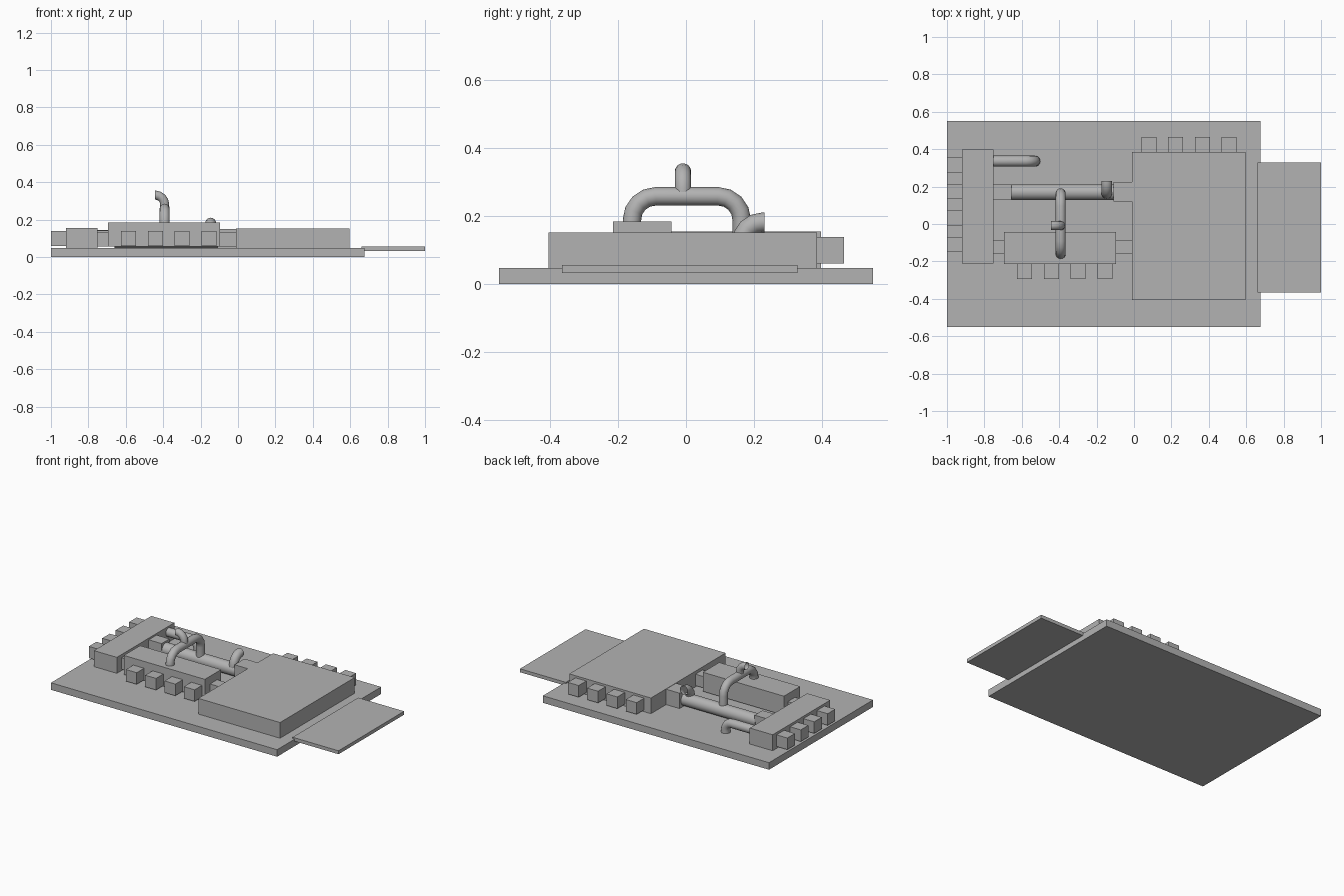
import bpy
import math
from mathutils import Vector

cube = bpy.data.objects.get("Cube")
if cube:
    bpy.data.objects.remove(cube, do_unlink=True)

GREY = (0.45, 0.45, 0.45, 1.0)
grey = bpy.data.materials.new("plain_grey")
grey.use_nodes = True
grey.diffuse_color = GREY
grey.node_tree.nodes["Principled BSDF"].inputs["Base Color"].default_value = GREY


def box(name, x, y, z):
    """Flat-sided block spanning the given (low, high) ranges."""
    bpy.ops.mesh.primitive_cube_add(size=1)
    ob = bpy.context.object
    ob.name = name
    spans = (x, y, z)
    for v in ob.data.vertices:
        v.co = [lo if c < 0 else hi for c, (lo, hi) in zip(v.co, spans)]
    ob.data.materials.append(grey)
    return ob


def tube(name, corners, radius, bend=0.06, steps=4, caps=False):
    """Round pipe along a path whose inner corners are right-angle bends."""
    pts = [Vector(c) for c in corners]
    path = [pts[0]]
    for prev, p, nxt in zip(pts, pts[1:], pts[2:]):
        a = (prev - p).normalized() * bend
        b = (nxt - p).normalized() * bend
        for i in range(steps + 1):
            t = math.radians(90) * i / steps
            path.append(p + a * (1 - math.sin(t)) + b * (1 - math.cos(t)))
    path.append(pts[-1])
    curve = bpy.data.curves.new(name, 'CURVE')
    curve.dimensions = '3D'
    curve.bevel_depth = radius
    curve.bevel_resolution = 6
    curve.use_fill_caps = caps
    spline = curve.splines.new('POLY')
    spline.points.add(len(path) - 1)
    for point, co in zip(spline.points, path):
        point.co = (*co, 1)
    ob = bpy.data.objects.new(name, curve)
    bpy.context.collection.objects.link(ob)
    bpy.ops.object.select_all(action='DESELECT')
    ob.select_set(True)
    bpy.context.view_layer.objects.active = ob
    bpy.ops.object.convert(target='MESH')
    ob = bpy.context.object
    ob.data.materials.clear()
    ob.data.materials.append(grey)
    bpy.ops.object.shade_smooth_by_angle(angle=math.radians(40))
    return ob


# Ground slab and side landing
box("base_slab", (-1, 0.675), (-0.55, 0.55), (0, 0.047))
box("side_landing", (0.66, 1), (-0.365, 0.328), (0.033, 0.056))

# Three building blocks
box("main_hall", (-0.01, 0.595), (-0.405, 0.385), (0.045, 0.152))
box("end_block", (-0.92, -0.75), (-0.21, 0.397), (0.045, 0.154))
box("front_block", (-0.695, -0.095), (-0.215, -0.043), (0.056, 0.184))

# Rows of small pods along the outer walls
POD = 0.08
POD_Z = (0.06, 0.138)
for i in range(4):
    x = 0.04 + i * 0.143
    box(f"hall_pod_{i + 1}", (x, x + POD), (0.38, 0.465), POD_Z)
    x = -0.625 + i * 0.143
    box(f"front_pod_{i + 1}", (x, x + POD), (-0.293, -0.21), POD_Z)
    y = -0.15 + i * 0.142
    box(f"end_pod_{i + 1}", (-1, -0.915), (y, y + POD), POD_Z)

# Links between the blocks
box("front_link_left", (-0.1, -0.005), (-0.16, -0.085), (0.056, 0.132))
box("front_link_right", (-0.755, -0.69), (-0.16, -0.085), (0.056, 0.132))
box("pipe_link_left", (-0.11, -0.005), (0.12, 0.225), (0.045, 0.15))
box("pipe_link_right", (-0.755, -0.655), (0.127, 0.21), (0.06, 0.143))

# Pipework
tube("long_pipe", [(-0.66, 0.17, 0.091), (-0.105, 0.17, 0.091)], 0.042, caps=True)
tube("arch_pipe", [(-0.392, -0.159, 0.17), (-0.392, -0.159, 0.258),
                   (-0.392, 0.164, 0.258), (-0.392, 0.164, 0.1)], 0.027, bend=0.07)
tube("arch_vent", [(-0.392, -0.009, 0.26), (-0.392, -0.009, 0.331),
                   (-0.445, -0.009, 0.331)], 0.024, bend=0.05)
tube("pipe_vent", [(-0.146, 0.164, 0.1), (-0.146, 0.164, 0.181),
                   (-0.146, 0.231, 0.181)], 0.029, bend=0.06)
tube("drain_pipe", [(-0.76, 0.336, 0.115), (-0.53, 0.336, 0.115),
                    (-0.53, 0.336, 0.04)], 0.029, bend=0.05)
